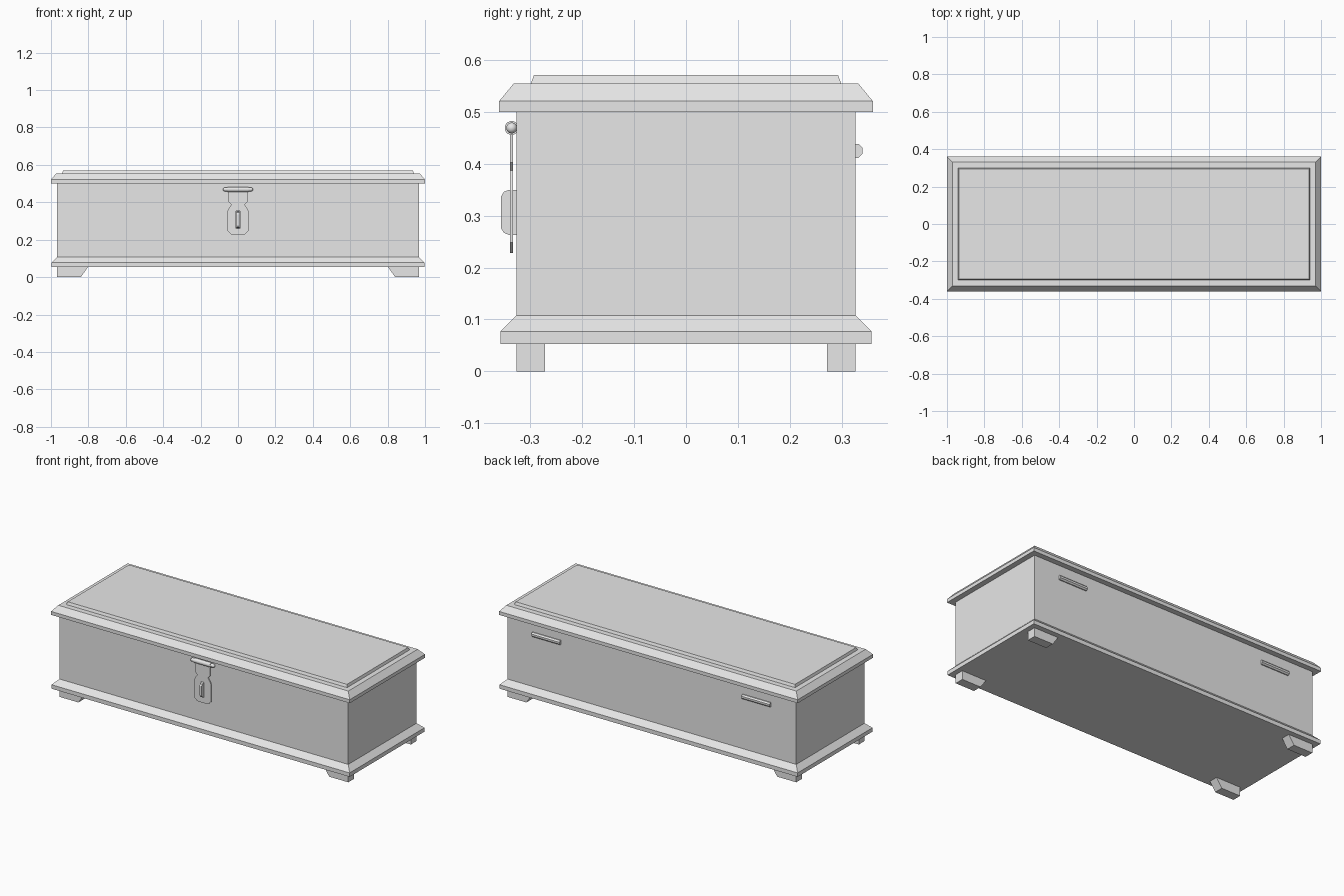
import bpy, bmesh, math
from mathutils import Matrix

if "Cube" in bpy.data.objects:
    bpy.data.objects.remove(bpy.data.objects["Cube"])

grey = bpy.data.materials.new("plain_grey")
grey.diffuse_color = (0.8, 0.8, 0.8, 1)
grey.use_nodes = True
grey.node_tree.nodes["Principled BSDF"].inputs["Base Color"].default_value = grey.diffuse_color


def finish(name, bm, smooth=False):
    bmesh.ops.recalc_face_normals(bm, faces=bm.faces[:])
    me = bpy.data.meshes.new(name)
    bm.to_mesh(me)
    bm.free()
    me.materials.append(grey)
    ob = bpy.data.objects.new(name, me)
    bpy.context.collection.objects.link(ob)
    if smooth:
        bpy.ops.object.select_all(action='DESELECT')
        ob.select_set(True)
        bpy.context.view_layer.objects.active = ob
        bpy.ops.object.shade_smooth_by_angle(angle=math.radians(40))
    return ob


def stacked(name, levels):
    """Rectangular rings (half x, half y, z) joined into a closed solid."""
    bm = bmesh.new()
    rings = [[bm.verts.new((sx * hx, sy * hy, z))
              for sx, sy in ((-1, -1), (1, -1), (1, 1), (-1, 1))]
             for hx, hy, z in levels]
    for a, b in zip(rings, rings[1:]):
        for i in range(4):
            j = (i + 1) % 4
            bm.faces.new((a[i], a[j], b[j], b[i]))
    bm.faces.new(rings[0])
    bm.faces.new(rings[-1])
    return finish(name, bm)


def prism(name, points, to3d, lo, hi):
    """Extrude a 2D outline between two depths."""
    bm = bmesh.new()
    a = [bm.verts.new(to3d(u, v, lo)) for u, v in points]
    b = [bm.verts.new(to3d(u, v, hi)) for u, v in points]
    for i in range(len(points)):
        j = (i + 1) % len(points)
        bm.faces.new((a[i], a[j], b[j], b[i]))
    bm.faces.new(a)
    bm.faces.new(b)
    return finish(name, bm)


def lathe_x(name, profile, centre, sides):
    """Solid turned around the x axis from (x, radius) points."""
    bm = bmesh.new()
    rings = []
    for x, r in profile:
        rings.append([bm.verts.new((centre[0] + x,
                                    centre[1] + r * math.cos((k + .5) * math.tau / sides),
                                    centre[2] + r * math.sin((k + .5) * math.tau / sides)))
                      for k in range(sides)])
    for a, b in zip(rings, rings[1:]):
        for i in range(sides):
            j = (i + 1) % sides
            bm.faces.new((a[i], a[j], b[j], b[i]))
    bm.faces.new(rings[0])
    bm.faces.new(rings[-1])
    return finish(name, bm, smooth=sides > 8)


# Chest body with its flared base moulding
stacked("chest_body", [(0.998, 0.358, 0.053), (0.998, 0.358, 0.077),
                       (0.967, 0.327, 0.108), (0.967, 0.327, 0.5)])

# Lid with bevelled rim and raised panel
stacked("lid", [(1.0, 0.36, 0.5), (1.0, 0.36, 0.521), (0.971, 0.332, 0.555),
                (0.94, 0.299, 0.555), (0.935, 0.293, 0.571)])

# Four bracket feet with slanted inner ends
for sx, side in ((-1, "left"), (1, "right")):
    for sy, end in ((-1, "front"), (1, "back")):
        outline = [(0.967, 0), (0.967, 0.053), (0.803, 0.053), (0.84, 0)]
        prism(f"foot_{end}_{side}", outline,
              lambda u, v, d, sx=sx, sy=sy: (sx * u, sy * d, v), 0.272, 0.327)

# Hasp plate with a waist and clipped lower corners
half = [(0.036, 0.228), (0.057, 0.248), (0.057, 0.35), (0.05, 0.367),
        (0.036, 0.387), (0.05, 0.403), (0.05, 0.46)]
outline = half + [(-x, z) for x, z in reversed(half)]
hasp = prism("hasp_plate", outline, lambda u, v, d: (u, d, v), -0.339, -0.333)

# Slot cut through the hasp plate
slot = [(-0.011, 0.261), (0.011, 0.261), (0.011, 0.353), (-0.011, 0.353)]
cutter = prism("slot_cutter", slot, lambda u, v, d: (u, d, v), -0.36, -0.31)
cutter.hide_render = True
cutter.hide_viewport = True
cut = hasp.modifiers.new("slot", 'BOOLEAN')
cut.object = cutter
cut.operation = 'DIFFERENCE'
cut.solver = 'EXACT'

# Staple standing through the slot, rounded at its outer corners
staple = [(-0.32, 0.263), (-0.341, 0.263), (-0.351, 0.267), (-0.357, 0.277),
          (-0.357, 0.336), (-0.351, 0.346), (-0.341, 0.35), (-0.32, 0.35)]
prism("staple", staple, lambda u, v, d: (d, u, v), -0.007, 0.007)

# Hasp barrel and its round-ended pin
lathe_x("hasp_barrel", [(-0.056, 0.0135), (0.056, 0.0135)], (0, -0.336, 0.469), 16)
end = [(0.07 + 0.01 * math.sin(a), 0.0105 * math.cos(a))
       for a in (0, 0.4, 0.8, 1.15, 1.45)]
lathe_x("hasp_pin", [(-x, r) for x, r in reversed(end)] + end, (0, -0.336, 0.469), 16)

# Two hinge barrels on the back
for s, side in ((-1, "left"), (1, "right")):
    lathe_x(f"hinge_{side}", [(-0.094, 0.0145), (0.094, 0.0145)],
            (s * 0.703, 0.327, 0.425), 8)
